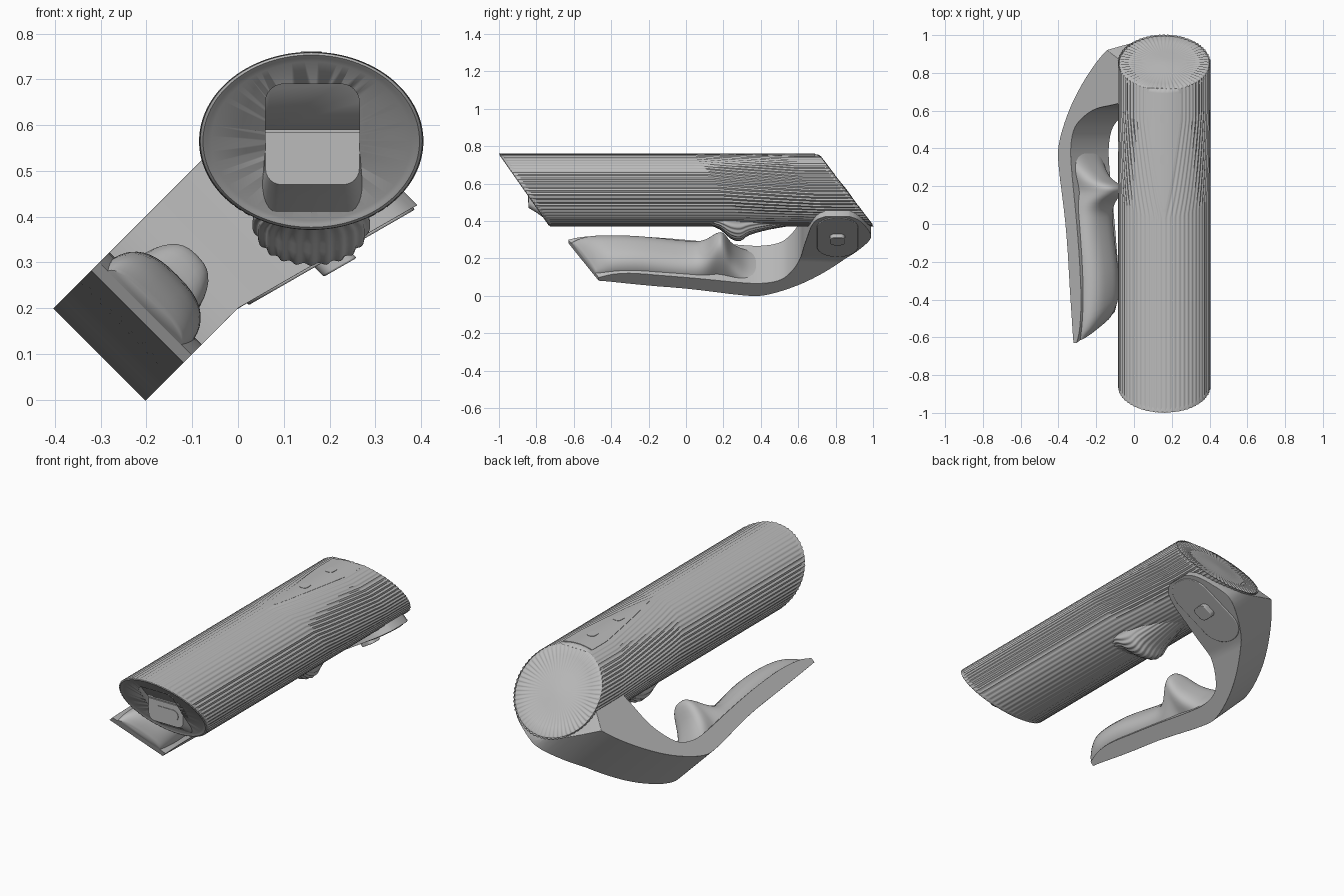
import bpy, bmesh, math
from math import sin, cos, pi
from mathutils import Vector

if "Cube" in bpy.data.objects:
    bpy.data.objects.remove(bpy.data.objects["Cube"])

grey = bpy.data.materials.new("warm_grey")
grey.use_nodes = True
grey.diffuse_color = (0.5, 0.5, 0.5, 1)
grey.node_tree.nodes["Principled BSDF"].inputs["Base Color"].default_value = (0.5, 0.5, 0.5, 1)

CX, CZ, RX, RZ = 0.16, 0.565, 0.245, 0.195   # barrel axis and radii
RIBS, N = 60, 240


def clamp(v):
    return max(0.0, min(1.0, v))


def front_y(z):
    return -1 + (0.76 - z) * 0.70


def back_y(z):
    return 0.715 + (0.75 - z) * 0.76


def lever(y, r, w):
    """Lever frame: r away from the barrel axis, w across; the tip is slanted."""
    y += 0.57 * w * clamp((-0.15 - y) / 0.35)
    s = math.sqrt(0.5)
    return Vector((CX + s * (w - r), y, CZ - s * (w + r)))


def curve(rows, steps):
    """Catmull-Rom interpolation of rows of numbers."""
    out = []
    for i in range(len(rows) - 1):
        a, b, c, d = (rows[max(0, min(len(rows) - 1, i + k))] for k in (-1, 0, 1, 2))
        for s in range(steps):
            t = s / steps
            out.append([0.5 * (2 * q + (m - p) * t + (2 * p - 5 * q + 4 * m - n) * t * t
                               + (3 * q - p - 3 * m + n) * t ** 3)
                        for p, q, m, n in zip(a, b, c, d)])
    return out + [list(rows[-1])]


def round_rect(a0, a1, b0, b1, rad, seg=6):
    pts = []
    corners = ((a1 - rad, b1 - rad), (a0 + rad, b1 - rad), (a0 + rad, b0 + rad), (a1 - rad, b0 + rad))
    for q, (a, b) in enumerate(corners):
        for s in range(seg + 1):
            t = (q + s / seg) * pi / 2
            pts.append((a + rad * cos(t), b + rad * sin(t)))
    return pts


def loft(name, rings, caps=True, bevel=0, angle=35, clip=None):
    bm = bmesh.new()
    vs = [[bm.verts.new(p) for p in ring] for ring in rings]
    for a, b in zip(vs, vs[1:]):
        n = len(a)
        for j in range(n):
            bm.faces.new((a[j], a[(j + 1) % n], b[(j + 1) % n], b[j]))
    if caps:
        bm.faces.new(vs[0])
        bm.faces.new(vs[-1])
    if clip:
        cut = bmesh.ops.bisect_plane(bm, geom=bm.verts[:] + bm.edges[:] + bm.faces[:],
                                     plane_co=clip[0], plane_no=clip[1], clear_outer=True)
        edges = [g for g in cut["geom_cut"] if isinstance(g, bmesh.types.BMEdge)]
        if edges:
            bmesh.ops.holes_fill(bm, edges=edges, sides=0)
    bmesh.ops.recalc_face_normals(bm, faces=bm.faces[:])
    me = bpy.data.meshes.new(name)
    bm.to_mesh(me)
    bm.free()
    me.materials.append(grey)
    ob = bpy.data.objects.new(name, me)
    bpy.context.collection.objects.link(ob)
    bpy.ops.object.select_all(action="DESELECT")
    ob.select_set(True)
    bpy.context.view_layer.objects.active = ob
    bpy.ops.object.shade_smooth_by_angle(angle=math.radians(angle))
    if bevel:
        m = ob.modifiers.new("soft_edges", "BEVEL")
        m.width, m.segments, m.angle_limit = bevel, 3, math.radians(40)
    return ob


def oval(phi, k):
    return CX + RX * k * sin(phi), CZ + RZ * k * cos(phi)


def plate_half(y):
    return 0.09 * clamp((y - 0.07) / 0.5) ** 0.8


def ripple(j):
    return (1 - cos(2 * pi * j * RIBS / N)) / 2


# Ribbed barrel: the ribs part around the teardrop plate on top
rings = []
for i in range(49):
    t = i / 48
    h = plate_half(-1 + 1.75 * t) / RX
    ring = []
    for j in range(N):
        phi = (j + 0.5) / N * 2 * pi - pi
        phi += math.copysign(h * (1 - abs(phi) / pi), phi)
        x, z = oval(phi, 1 - 0.022 * ripple(j))
        ring.append((x, front_y(z) * (1 - t) + back_y(z) * t, z))
    rings.append(ring)
loft("ribbed_barrel", rings, caps=False, angle=50)

# Slanted smooth front cap with a rounded rim
rings = []
for k, off in ((0.96, 0.1), (0.975, 0.03), (0.995, 0.012), (0.99, 0.002), (0.965, -0.003),
               (0.93, 0), (0.89, 0.004), (0.1, 0.006)):
    pts = [oval(j / 96 * 2 * pi, k) for j in range(96)]
    rings.append([(x, front_y(z) + off, z) for x, z in pts])
cap = loft("front_cap", rings)

# Recess above the latch, with rounded top corners, and a slot for the latch itself
hood = round_rect(0.06, 0.265, 0.585, 0.69, 0.04)[:14] + [(0.06, 0.585), (0.265, 0.585)]
slot = [(0.265, 0.59), (0.06, 0.59), (0.06, 0.5), (0.265, 0.5)]
for shape, slope in ((hood, 0.85), (slot, 0)):
    cutter = loft("recess_cutter", [[(x, -1.1, z) for x, z in shape],
                                    [(x, -0.838 - (z - 0.585) * slope, z) for x, z in shape]])
    cutter.hide_render = True
    mod = cap.modifiers.new("recess", "BOOLEAN")
    mod.operation, mod.object, mod.solver = "DIFFERENCE", cutter, "EXACT"
    bpy.context.view_layer.objects.active = cap
    bpy.ops.object.modifier_apply(modifier="recess")
    bpy.data.objects.remove(cutter)

# Latch: square on top, rounded below, swelling into the cap; thin pad on its face
rings = []
for y, grow, drop in ((-0.842, 0, 0), (-0.835, 0.002, 0.004), (-0.8, 0.006, 0.025), (-0.73, 0.012, 0.075)):
    low = round_rect(0.06 - grow, 0.265 + grow, 0.47 - drop, 0.585, 0.035)[14:]
    rings.append([(x, y, z) for x, z in [(0.265 + grow, 0.585), (0.06 - grow, 0.585)] + low])
loft("latch", rings)
shape = round_rect(0.088, 0.236, 0.5, 0.557, 0.028)
loft("latch_pad", [[(x, y, z) for x, z in shape] for y in (-0.845, -0.84)])

# Fluted rear cap with a smooth dished middle
rings = []
for k, off, amp in ((0.96, -0.05, 0), (0.985, -0.016, 0.002), (0.97, -0.002, 0.004), (0.92, 0.004, 0.007),
                    (0.75, 0.002, 0.006), (0.6, -0.002, 0.001), (0.4, 0, 0), (0.2, 0.004, 0), (0.03, 0.006, 0)):
    ring = []
    for j in range(N):
        x, z = oval(j / N * 2 * pi, k)
        ring.append((x, back_y(z) + off - amp * ripple(j), z))
    rings.append(ring)
loft("rear_cap", rings, angle=50)

# Teardrop control plate and two small buttons
rings = []
for i in range(25):
    y = 0.08 + 0.61 * i / 24
    h = max(0.004, plate_half(y)) / RX
    phis = [h * (a / 4 - 1) for a in range(9)]
    pts = [oval(p, 0.998) for p in phis] + [oval(p, 0.93) for p in reversed(phis)]
    rings.append([(x, y, z) for x, z in pts])
loft("control_plate", rings)
for i, y in enumerate((0.34, 0.56)):
    shape = round_rect(CX - 0.022, CX + 0.022, y - 0.03, y + 0.03, 0.018)
    loft("button_%d" % (i + 1), [[(a, b, z) for a, b in shape] for z in (0.752, 0.761)])

# Fluted finger stop under the barrel
rings = []
for y, half, low in curve([(0.1, 0.10, 0.385), (0.18, 0.13, 0.355), (0.24, 0.132, 0.305), (0.29, 0.125, 0.293),
                           (0.34, 0.115, 0.325), (0.45, 0.09, 0.355), (0.6, 0.07, 0.38)], 3):
    ring = []
    for j in range(73):
        a = pi + pi * j / 72
        k = 1 - 0.045 * (1 - cos(j / 72 * 2 * pi * 12)) / 2
        ring.append((CX + half * k * cos(a), y, 0.43 - (0.43 - low) * k * abs(sin(a)) ** 0.55))
    rings.append(ring)
loft("finger_stop", rings, angle=50)


# Curved lever band, its near side leaning outwards into the hinge ear
def flare(r):
    return 0.145 + 0.27 * max(0, 0.371 - r)


band = curve([(-0.55, 0.54, -0.55, 0.515), (-0.46, 0.55, -0.46, 0.49), (-0.3, 0.568, -0.3, 0.485),
              (0, 0.60, 0, 0.515), (0.3, 0.65, 0.3, 0.555), (0.42, 0.65, 0.42, 0.558),
              (0.57, 0.59, 0.51, 0.53), (0.71, 0.5, 0.57, 0.46), (0.85, 0.375, 0.61, 0.37),
              (0.94, 0.26, 0.63, 0.25), (0.99, 0.15, 0.65, 0.14), (0.96, 0.04, 0.67, 0.04),
              (0.92, -0.03, 0.7, -0.03), (0.87, -0.065, 0.75, -0.065)], 4)
rings = [[lever(oy, o, -0.14), lever(oy, o, flare(o)), lever(iy, i, flare(i)), lever(iy, i, -0.14)]
         for oy, o, iy, i in band]
loft("lever_arm", rings, bevel=0.012, clip=((CX, 0.7, 0.75), (0, 1, 0.76)))

# Contoured grip with a raised finger rest
rings = []
for y, half, top, base in curve([(-0.55, 0.115, 0.49, 0.525), (-0.5, 0.125, 0.445, 0.53), (-0.42, 0.128, 0.418, 0.53),
                                 (-0.25, 0.126, 0.418, 0.54), (0, 0.125, 0.455, 0.57), (0.09, 0.12, 0.44, 0.59),
                                 (0.16, 0.1, 0.365, 0.6), (0.2, 0.1, 0.362, 0.6), (0.25, 0.11, 0.46, 0.6),
                                 (0.32, 0.125, 0.535, 0.61), (0.4, 0.13, 0.57, 0.61)], 4):
    ring = []
    for j in range(25):
        a = pi * j / 24
        c = math.copysign(abs(cos(a)) ** 0.75, cos(a))
        ring.append(lever(y, base - (base - top) * sin(a) ** 0.7, half * c))
    rings.append(ring)
loft("grip", rings, angle=60)

# Long hinge disc lying on the ear, with a raised pin
for name, rect, w0, w1 in (("hinge_disc", (0.70, 0.92, -0.055, 0.35, 0.105), -0.04, 0.006),
                           ("hinge_pin", (0.77, 0.85, 0.11, 0.19, 0.025), 0, 0.035)):
    shape = round_rect(*rect, seg=10)
    loft(name, [[lever(y, r, flare(r) + w) for y, r in shape] for w in (w0, w1)], bevel=0.004)
